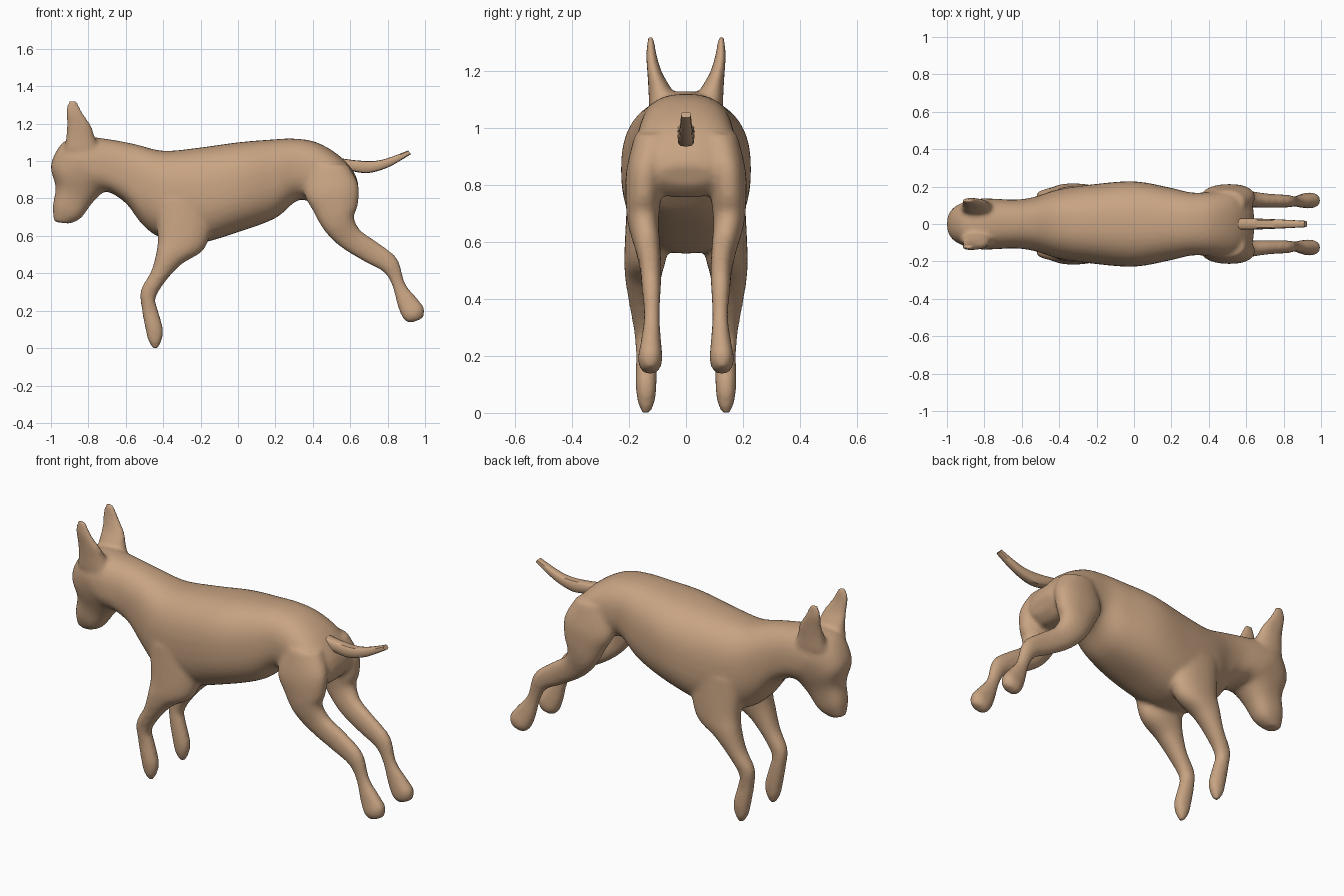
import bpy, bmesh, math
from mathutils import Vector

cube = bpy.data.objects.get("Cube")
if cube:
    bpy.data.objects.remove(cube, do_unlink=True)

tan = bpy.data.materials.new("tan coat")
tan.use_nodes = True
colour = (0.58, 0.37, 0.225, 1)
tan.diffuse_color = colour
tan.node_tree.nodes["Principled BSDF"].inputs["Base Color"].default_value = colour


def spline(rows, steps):
    """Smoothly interpolate between cross-section rows."""
    pts = [rows[0]] + rows + [rows[-1]]
    out = []
    for p0, p1, p2, p3 in zip(pts, pts[1:], pts[2:], pts[3:]):
        for s in range(steps):
            t = s / steps
            out.append([b + t * ((c - a) + t * ((2 * a - 5 * b + 4 * c - d)
                       + t * (3 * b - a - 3 * c + d))) / 2
                        for a, b, c, d in zip(p0, p1, p2, p3)])
    out.append(list(rows[-1]))
    return out


def loft(bm, rows, side=1, power=2.2, sides=24, steps=5):
    """Each row: upper/front edge x, z, lower/back edge x, z, centre y, half width."""
    rings = []
    for ax, az, bx, bz, y, w in spline(rows, steps):
        ring = []
        for i in range(sides):
            c, s = (f(math.tau * i / sides) for f in (math.cos, math.sin))
            c = math.copysign(abs(c) ** (2 / power), c) / 2
            s = math.copysign(abs(s) ** (2 / power), s) * w
            ring.append(bm.verts.new(((ax + bx) / 2 + c * (ax - bx), side * (y + s),
                                      (az + bz) / 2 + c * (az - bz))))
        rings.append(ring)
    for r, q in zip(rings, rings[1:]):
        for i in range(sides):
            j = (i + 1) % sides
            bm.faces.new((r[i], r[j], q[j], q[i]))
    bm.faces.new(rings[0])
    bm.faces.new(rings[-1])


def finish(name, bm):
    bmesh.ops.recalc_face_normals(bm, faces=bm.faces)
    mesh = bpy.data.meshes.new(name)
    bm.to_mesh(mesh)
    bm.free()
    mesh.materials.append(tan)
    mesh.polygons.foreach_set("use_smooth", [True] * len(mesh.polygons))
    obj = bpy.data.objects.new(name, mesh)
    bpy.context.collection.objects.link(obj)
    return obj


# Muzzle, head, neck, chest, belly and rump
torso = [
    (-.985, .675, -.90, .665, 0, .035),
    (-.99, .76, -.84, .695, 0, .065),
    (-.975, .86, -.78, .775, 0, .085),
    (-1.0, .98, -.725, .83, 0, .115),
    (-.935, 1.10, -.70, .835, 0, .135),
    (-.83, 1.13, -.66, .82, 0, .135),
    (-.68, 1.115, -.59, .765, 0, .13),
    (-.55, 1.09, -.51, .66, 0, .145),
    (-.40, 1.055, -.41, .59, 0, .185),
    (-.22, 1.07, -.22, .56, 0, .212),
    (0, 1.10, 0, .62, 0, .228),
    (.18, 1.115, .20, .695, 0, .195),
    (.30, 1.12, .32, .79, 0, .168),
    (.42, 1.10, .42, .77, 0, .172),
    (.54, 1.03, .50, .76, 0, .178),
    (.62, .94, .57, .76, 0, .15),
    (.645, .87, .62, .80, 0, .09),
]

front_leg = [
    (-.45, .80, -.12, .78, .13, .075),
    (-.43, .61, -.17, .545, .14, .076),
    (-.435, .52, -.30, .45, .15, .065),
    (-.465, .41, -.385, .36, .15, .05),
    (-.52, .31, -.44, .27, .145, .038),
    (-.515, .21, -.43, .21, .14, .036),
    (-.495, .10, -.40, .10, .14, .037),
    (-.48, .04, -.41, .035, .14, .03),
    (-.455, -.002, -.43, -.002, .14, .014),
]

hind_leg = [
    (.38, .98, .59, .98, .11, .07),
    (.355, .83, .645, .87, .14, .07),
    (.40, .735, .64, .76, .15, .062),
    (.46, .63, .62, .70, .15, .054),
    (.55, .54, .655, .63, .135, .045),
    (.68, .46, .74, .57, .125, .038),
    (.78, .405, .85, .48, .122, .034),
    (.825, .33, .892, .35, .12, .028),
    (.855, .22, .95, .275, .123, .036),
    (.885, .155, .995, .215, .126, .043),
    (.92, .133, .99, .16, .126, .027),
]

ear = [
    (-.93, 1.06, -.74, 1.06, .08, .05),
    (-.92, 1.13, -.765, 1.13, .09, .042),
    (-.915, 1.20, -.785, 1.19, .11, .026),
    (-.92, 1.27, -.825, 1.25, .122, .018),
    (-.905, 1.325, -.86, 1.32, .123, .010),
]

# One continuous skin for the body, limbs and ears
bm = bmesh.new()
loft(bm, torso, power=2.45, sides=40)
for side in (-1, 1):
    for limb in (front_leg, hind_leg, ear):
        loft(bm, limb, side)
body = finish("body", bm)
skin = body.modifiers.new("blend", 'REMESH')
skin.mode = 'VOXEL'
skin.voxel_size = 0.011
skin.use_smooth_shade = True
soft = body.modifiers.new("soften", 'SMOOTH')
soft.factor = 0.5
soft.iterations = 9

# Squared tail with a blunt tip
bm = bmesh.new()
loft(bm, [(.52, 1.02, .56, .96, 0, .03), (.62, 1.005, .64, .94, 0, .03),
          (.72, 1.0, .71, .938, 0, .027), (.80, 1.015, .81, .97, 0, .023),
          (.91, 1.057, .925, 1.037, 0, .017)], power=3.5, sides=12)
tail = finish("tail", bm)
bpy.context.view_layer.objects.active = tail
tail.select_set(True)
bpy.ops.object.shade_smooth_by_angle(angle=math.radians(40))
